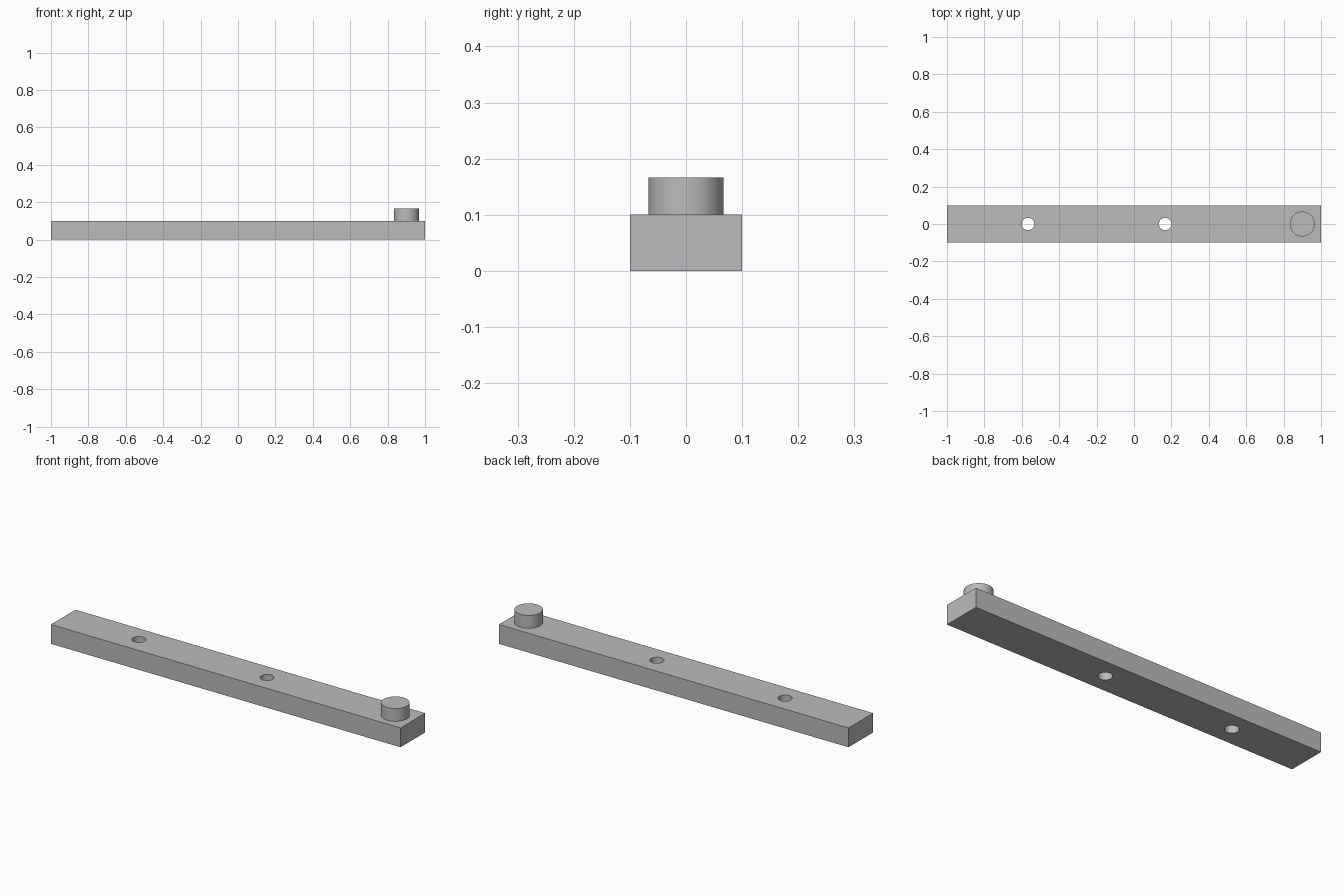
import bpy
import math

if "Cube" in bpy.data.objects:
    bpy.data.objects.remove(bpy.data.objects["Cube"], do_unlink=True)

# Sizes
HEIGHT, WIDTH, LENGTH = 0.1, 0.2, 2.0
PEG_RADIUS, PEG_HEIGHT, PEG_X = 0.0667, 0.0667, 0.9
HOLE_RADIUS = 0.0333
HOLE_XS = (-0.5667, 0.1667)

# Plain grey
grey = bpy.data.materials.new("plain grey")
grey.use_nodes = True
COLOUR = (0.5, 0.5, 0.5, 1)
grey.diffuse_color = COLOUR
grey.node_tree.nodes["Principled BSDF"].inputs["Base Color"].default_value = COLOUR


def cylinder(name, x, radius, bottom, top):
    bpy.ops.mesh.primitive_cylinder_add(
        vertices=64, radius=radius, depth=top - bottom,
        location=(x, 0, (bottom + top) / 2))
    obj = bpy.context.object
    obj.name = name
    obj.data.materials.append(grey)
    return obj


def smooth(obj):
    bpy.ops.object.select_all(action='DESELECT')
    obj.select_set(True)
    bpy.context.view_layer.objects.active = obj
    bpy.ops.object.shade_smooth_by_angle(angle=math.radians(30))


# Long flat bar
bpy.ops.mesh.primitive_cube_add(size=1, location=(0, 0, HEIGHT / 2))
bar = bpy.context.object
bar.name = "bar"
bar.scale = (LENGTH, WIDTH, HEIGHT)
bpy.ops.object.transform_apply(location=False, rotation=False, scale=True)
bar.data.materials.append(grey)

# Through holes
for x in HOLE_XS:
    cutter = cylinder("hole_cutter", x, HOLE_RADIUS, -HEIGHT, 2 * HEIGHT)
    cutter.hide_render = True
    cut = bar.modifiers.new("hole", 'BOOLEAN')
    cut.operation = 'DIFFERENCE'
    cut.solver = 'EXACT'
    cut.object = cutter
    bpy.context.view_layer.objects.active = bar
    bpy.ops.object.modifier_apply(modifier=cut.name)
    bpy.data.objects.remove(cutter, do_unlink=True)
smooth(bar)

# Round peg at one end
peg = cylinder("peg", PEG_X, PEG_RADIUS, HEIGHT, HEIGHT + PEG_HEIGHT)
smooth(peg)
